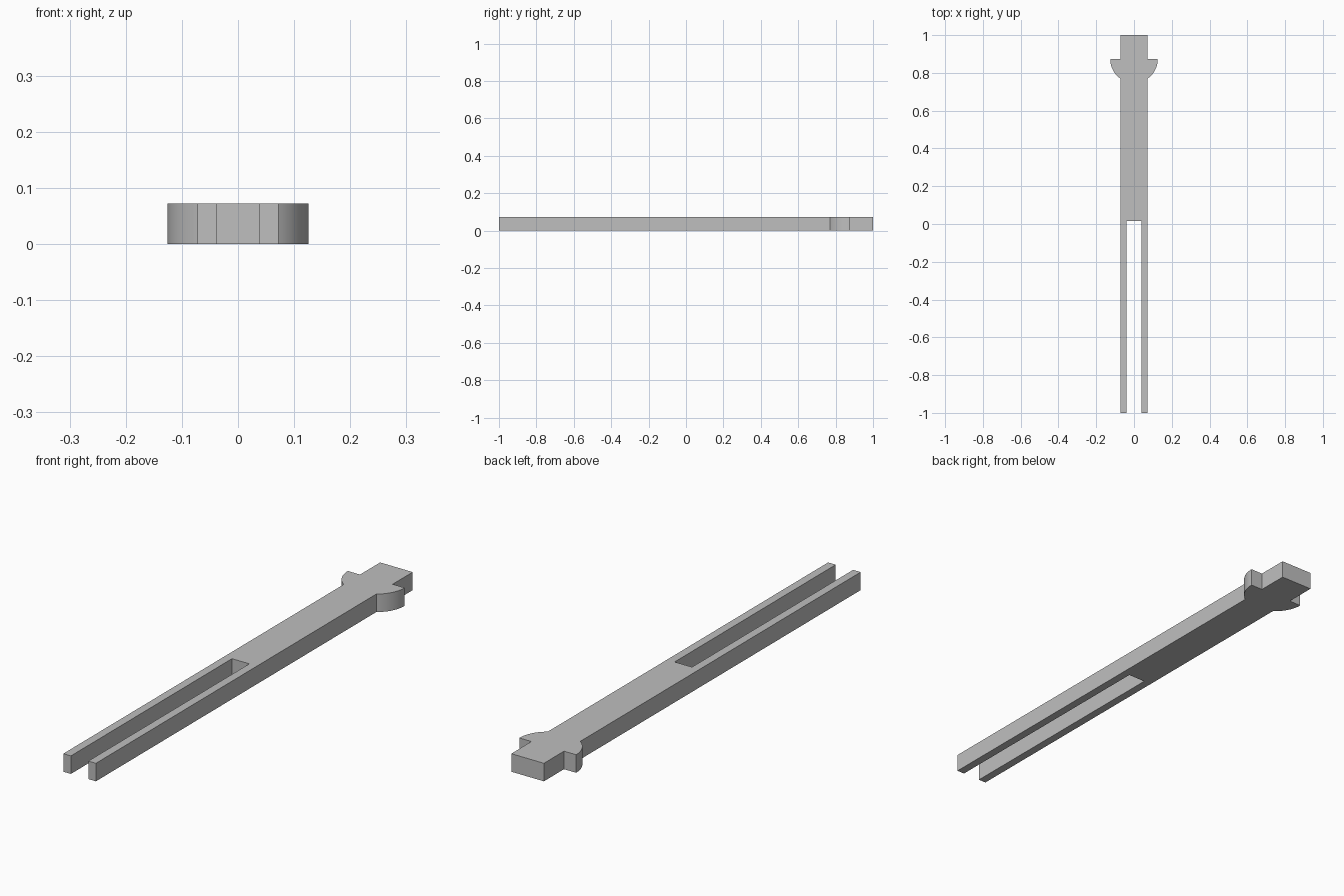
import bpy
import bmesh
from math import asin, cos, pi, sin

THICKNESS = 0.072
HALF_WIDTH = 0.072
SLOT_HALF = 0.0385
SLOT_END = 0.017
COLLAR_Y = 0.873
COLLAR_RADIUS = 0.1257
ARC_STEPS = 16

cube = bpy.data.objects.get("Cube")
if cube:
    bpy.data.objects.remove(cube, do_unlink=True)

# Plain grey material
grey = bpy.data.materials.new("light_grey")
grey.use_nodes = True
colour = (0.52, 0.52, 0.52, 1)
grey.diffuse_color = colour
grey.node_tree.nodes["Principled BSDF"].inputs["Base Color"].default_value = colour

# Right-hand outline: slot, prong, shaft, rounded ear, square tip
half = [(SLOT_HALF, SLOT_END), (SLOT_HALF, -1), (HALF_WIDTH, -1)]
start = asin(HALF_WIDTH / COLLAR_RADIUS)
for i in range(ARC_STEPS + 1):
    a = start + (pi / 2 - start) * i / ARC_STEPS
    half.append((COLLAR_RADIUS * sin(a), COLLAR_Y - COLLAR_RADIUS * cos(a)))
half += [(HALF_WIDTH, COLLAR_Y), (HALF_WIDTH, 1)]

# Mirror the outline and extrude it into the forked pin
outline = half + [(-x, y) for x, y in reversed(half)]
bm = bmesh.new()
base = bm.faces.new([bm.verts.new((x, y, 0)) for x, y in outline])
top = bmesh.ops.extrude_face_region(bm, geom=[base], use_keep_orig=True)["geom"]
bmesh.ops.translate(bm, vec=(0, 0, THICKNESS),
                    verts=[v for v in top if isinstance(v, bmesh.types.BMVert)])
bmesh.ops.recalc_face_normals(bm, faces=bm.faces)

mesh = bpy.data.meshes.new("forked_pin")
bm.to_mesh(mesh)
bm.free()
mesh.materials.append(grey)
pin = bpy.data.objects.new("forked_pin", mesh)
bpy.context.collection.objects.link(pin)

# Smooth the rounded ears, keep the corners sharp
bpy.ops.object.select_all(action="DESELECT")
pin.select_set(True)
bpy.context.view_layer.objects.active = pin
bpy.ops.object.shade_smooth_by_angle(angle=pi / 6)
